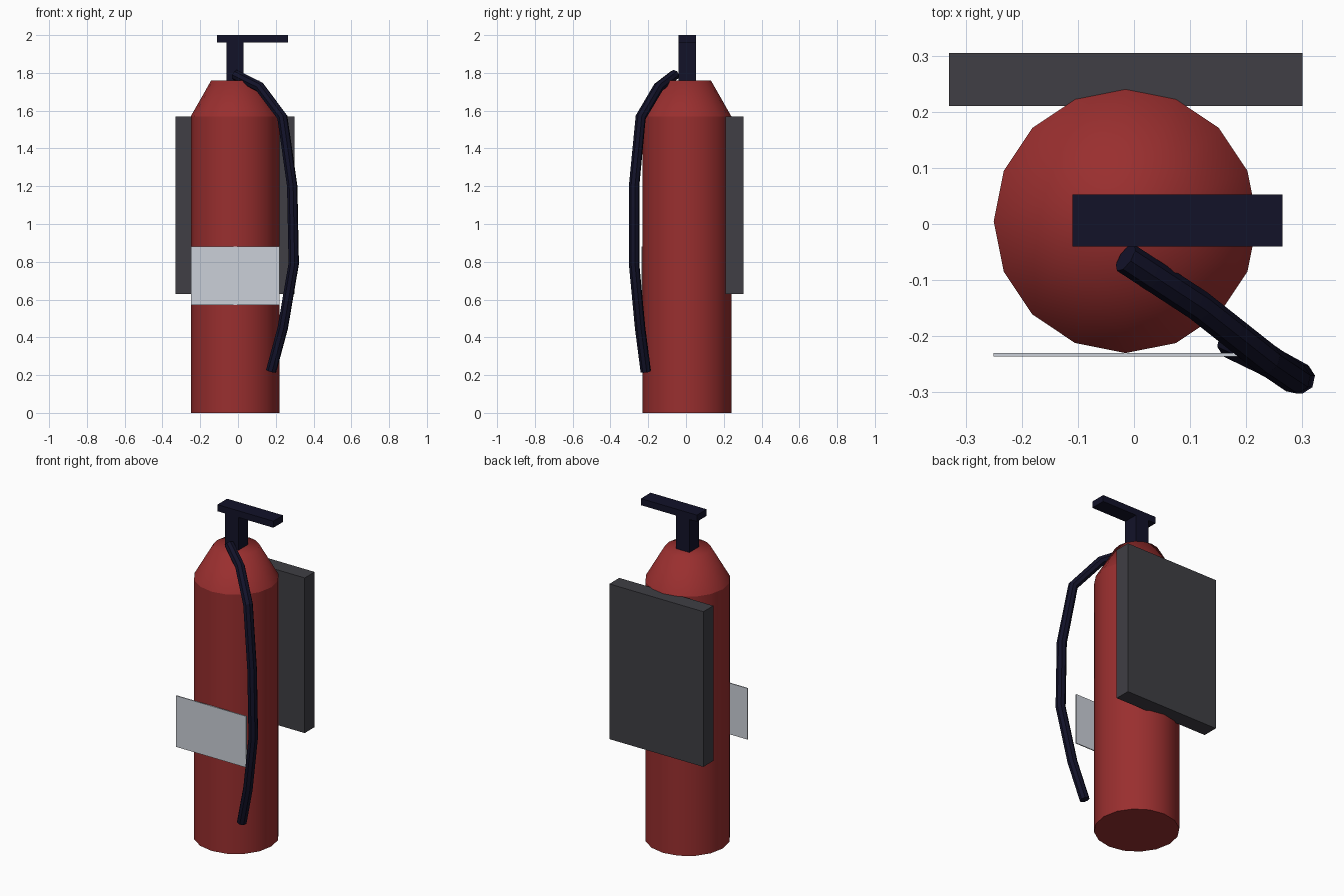
import bpy
import math

if "Cube" in bpy.data.objects:
    bpy.data.objects.remove(bpy.data.objects["Cube"])


def material(name, rgb):
    m = bpy.data.materials.new(name)
    m.diffuse_color = (*rgb, 1.0)
    m.use_nodes = True
    m.node_tree.nodes["Principled BSDF"].inputs["Base Color"].default_value = m.diffuse_color
    return m


RED = material("tank red", (0.32, 0.028, 0.028))
NAVY = material("dark navy", (0.006, 0.006, 0.022))
CHARCOAL = material("charcoal", (0.05, 0.049, 0.058))
SILVER = material("label silver", (0.60, 0.63, 0.69))

AXIS = (-0.015, 0.005)  # tank centre line


def frustum(name, r_low, r_high, z0, z1, mat, smooth_angle):
    bpy.ops.mesh.primitive_cone_add(vertices=16, radius1=r_low, radius2=r_high, depth=z1 - z0,
                                    location=(*AXIS, (z0 + z1) / 2))
    ob = bpy.context.object
    ob.name = name
    ob.data.materials.append(mat)
    bpy.ops.object.shade_smooth_by_angle(angle=math.radians(smooth_angle))
    return ob


def box(name, low, high, mat):
    centre = [(a + b) / 2 for a, b in zip(low, high)]
    bpy.ops.mesh.primitive_cube_add(size=1, location=centre)
    ob = bpy.context.object
    ob.name = name
    ob.scale = [b - a for a, b in zip(low, high)]
    bpy.ops.object.transform_apply(location=False, rotation=False, scale=True)
    ob.data.materials.append(mat)
    return ob


# Tank body and tapered shoulder
frustum("tank", 0.235, 0.235, 0.0, 1.57, RED, 40)
frustum("shoulder", 0.235, 0.127, 1.57, 1.76, RED, 65)

# Valve neck and lever
box("valve_neck", (-0.06, -0.04, 1.74), (0.03, 0.053, 1.97), NAVY)
box("lever", (-0.11, -0.04, 1.96), (0.265, 0.053, 2.0), NAVY)

# Wall bracket and flat label plate
box("wall_bracket", (-0.33, 0.21, 0.63), (0.30, 0.305, 1.57), CHARCOAL)
box("label_plate", (-0.25, -0.236, 0.57), (0.22, -0.230, 0.88), SILVER)

# Hose: swept round section along a bent path
path = [(-0.015, -0.06, 1.79), (0.115, -0.145, 1.725), (0.235, -0.24, 1.565), (0.287, -0.275, 1.20),
        (0.295, -0.275, 0.79), (0.237, -0.243, 0.45), (0.175, -0.213, 0.22)]
curve = bpy.data.curves.new("hose", "CURVE")
curve.dimensions = "3D"
curve.bevel_depth = 0.028
curve.bevel_resolution = 2
curve.use_fill_caps = True
spline = curve.splines.new("POLY")
spline.points.add(len(path) - 1)
for point, co in zip(spline.points, path):
    point.co = (*co, 1.0)
hose = bpy.data.objects.new("hose", curve)
bpy.context.collection.objects.link(hose)
curve.materials.append(NAVY)
bpy.ops.object.select_all(action="DESELECT")
hose.select_set(True)
bpy.context.view_layer.objects.active = hose
bpy.ops.object.convert(target="MESH")
bpy.ops.object.shade_smooth_by_angle(angle=math.radians(25))
